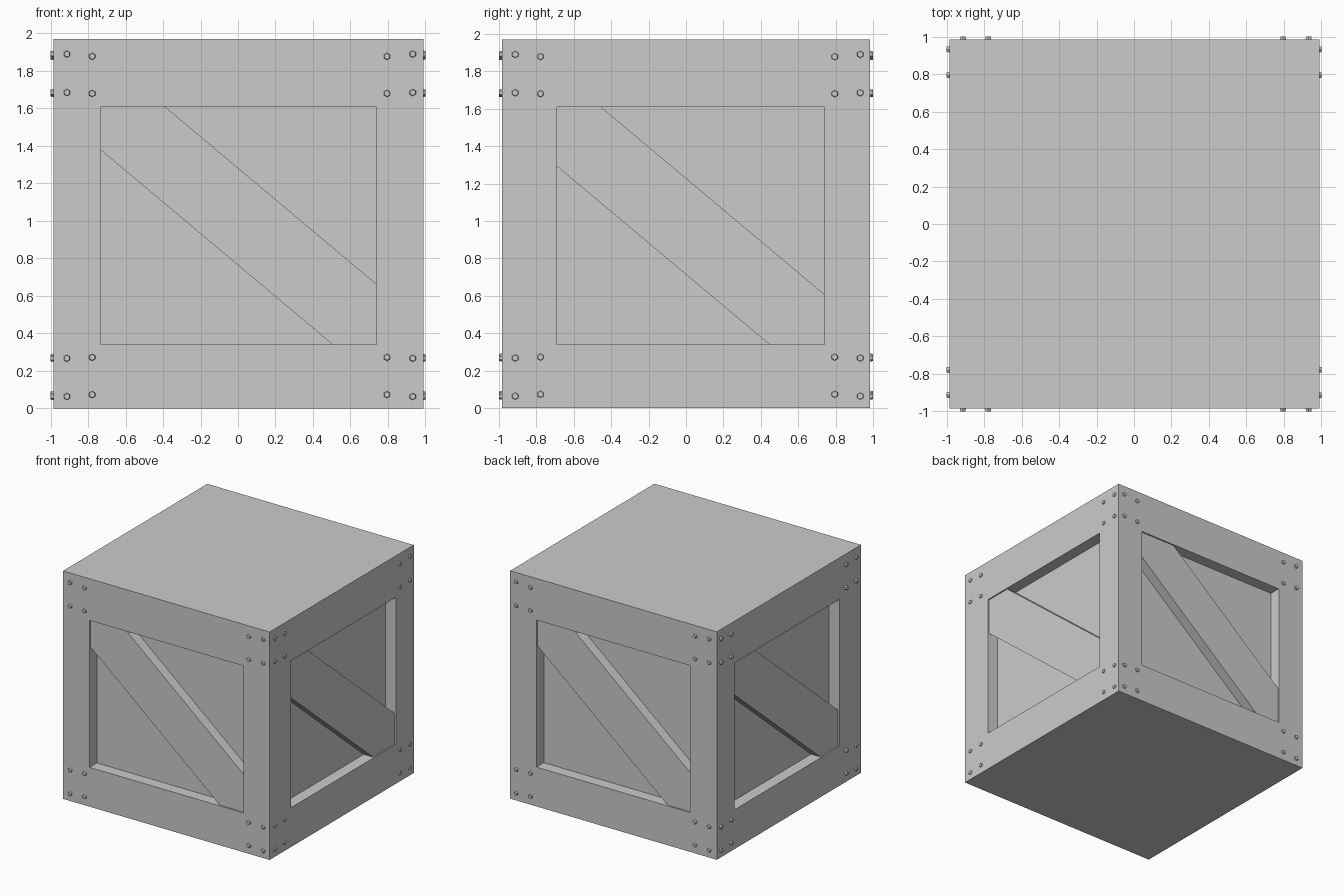
import bpy, bmesh
from mathutils import Vector

if "Cube" in bpy.data.objects:
    bpy.data.objects.remove(bpy.data.objects["Cube"])

BOT, TOP, HEIGHT, DEPTH = 0.34, 1.61, 1.97, 0.10
X0, X1, Y0, Y1 = -0.984, 0.991, -0.984, 0.985

# name, normal axis, outward sign, plane, opening range, local right sign,
# brace crossing at top and bottom of the opening, bolt protrusion
SIDES = [
    ("front", 1, -1, Y0, (-0.73, 0.74), 1, (-0.39, 0.505), 0.016),
    ("right", 0, 1, X1, (-0.69, 0.74), 1, (-0.455, 0.445), 0.009),
    ("back", 1, 1, Y1, (-0.73, 0.74), -1, (-0.39, 0.505), 0.015),
    ("left", 0, -1, X0, (-0.69, 0.74), -1, (-0.455, 0.445), 0.016),
]


def point(axis, t, plane, z):
    return Vector((t, plane, z)) if axis else Vector((plane, t, z))


def finish(bm, name):
    bmesh.ops.recalc_face_normals(bm, faces=bm.faces[:])
    mesh = bpy.data.meshes.new(name)
    bm.to_mesh(mesh)
    bm.free()
    obj = bpy.data.objects.new(name, mesh)
    bpy.context.collection.objects.link(obj)
    return obj


# Crate body: a box with a recessed panel on each side
bm = bmesh.new()
bmesh.ops.create_cube(bm, size=1)
for v in bm.verts:
    v.co = (X0 if v.co.x < 0 else X1, Y0 if v.co.y < 0 else Y1,
            0 if v.co.z < 0 else HEIGHT)
bm.normal_update()
for name, axis, sign, plane, (lo, hi), *_ in SIDES:
    face = next(f for f in bm.faces if f.normal[axis] * sign > 0.9
                and abs(f.calc_center_median()[axis] - plane) < 1e-4)
    for recess in (0, DEPTH):
        bmesh.ops.inset_individual(bm, faces=[face], thickness=0.2 if recess == 0 else 0)
        for v in face.verts:
            t = v.co[1 - axis]
            v.co = point(axis, lo if t < 0 else hi, plane - sign * recess,
                         BOT if v.co.z < 1 else TOP)
        bm.normal_update()
finish(bm, "crate_body")

# Diagonal braces, clipped to the openings
SLOPE = 0.839
for name, axis, sign, plane, (lo, hi), right, (ut, ub), _ in SIDES:
    l, r = (lo, hi) if right > 0 else (-hi, -lo)
    outline = [(l, BOT + SLOPE * (ub - l)), (ub, BOT), (r, BOT),
               (r, TOP - SLOPE * (r - ut)), (ut, TOP), (l, TOP)]
    bm = bmesh.new()
    face = bm.faces.new([bm.verts.new(point(axis, u * right, plane - sign * 0.012, z))
                         for u, z in outline])
    ext = bmesh.ops.extrude_face_region(bm, geom=[face], use_keep_orig=True)
    shift = point(axis, 0, -sign * (DEPTH - 0.012), 0)
    for v in ext["geom"]:
        if isinstance(v, bmesh.types.BMVert):
            v.co += shift
    finish(bm, name + "_brace")

# Tapered hexagonal bolts, four in each corner
BOLTS = [(u, z) for us, zs in (((-0.913, 0.932), (1.89, 1.685, 0.267, 0.063)),
                               ((-0.778, 0.795), (1.878, 1.68, 0.272, 0.073)))
         for u in us for z in zs]
for name, axis, sign, plane, _, _, _, out in SIDES:
    bm = bmesh.new()
    normal = point(axis, 0, sign, 0)
    spin = normal.to_track_quat('Z', 'Y').to_matrix().to_4x4()
    for t, z in BOLTS:
        made = bmesh.ops.create_cone(bm, cap_ends=True, segments=6, radius1=0.022,
                                     radius2=0.016, depth=2 * out, matrix=spin)
        for v in made["verts"]:
            v.co += point(axis, t, plane, z)
    finish(bm, name + "_bolts")
